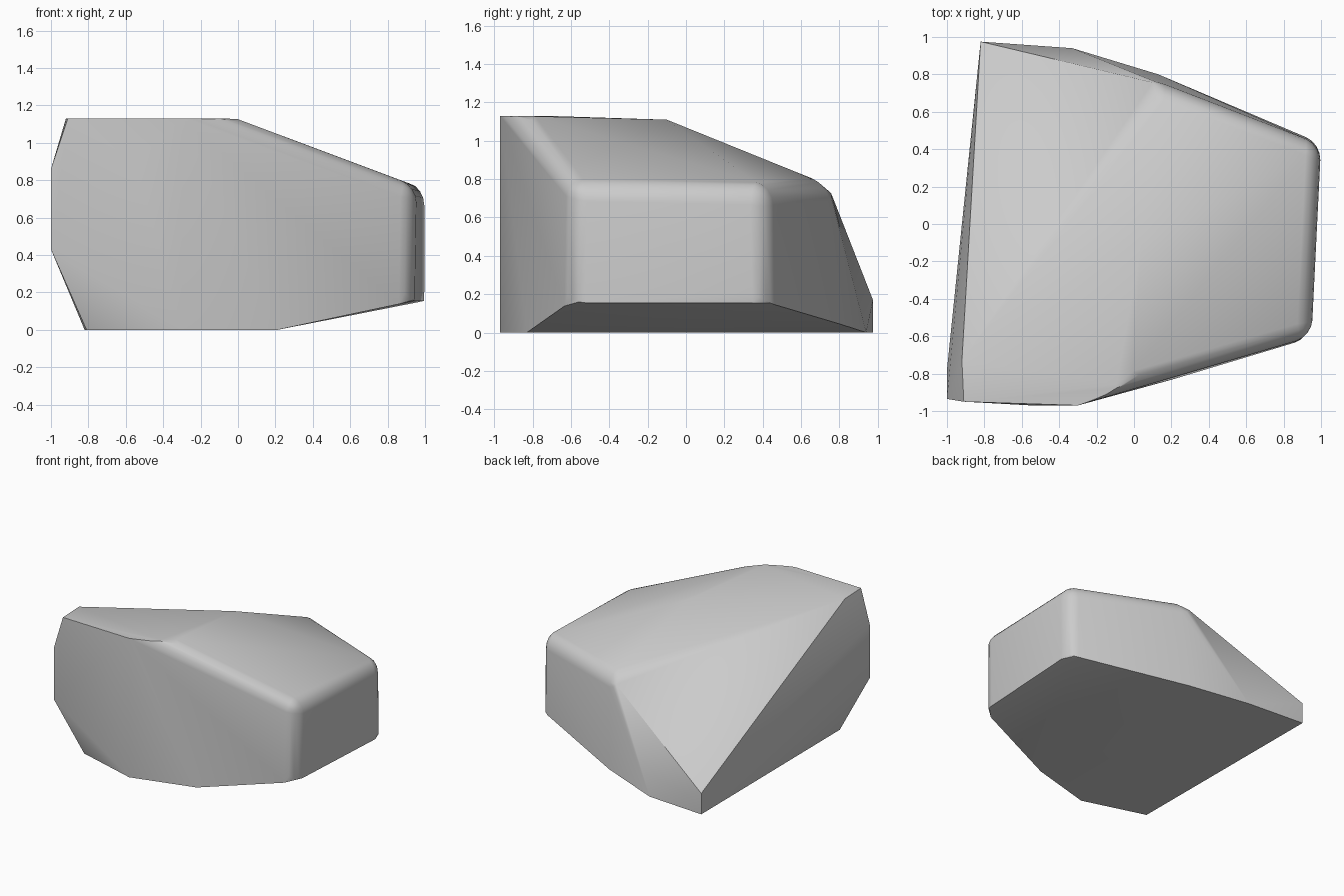
import bpy, bmesh, math

cube = bpy.data.objects.get("Cube")
if cube:
    bpy.data.objects.remove(cube, do_unlink=True)

# Colour
stone = bpy.data.materials.new("stone_grey")
stone.use_nodes = True
stone.diffuse_color = (0.6, 0.6, 0.6, 1)
stone.node_tree.nodes["Principled BSDF"].inputs["Base Color"].default_value = (0.6, 0.6, 0.6, 1)

# Corners of the faceted boulder
base = [(-.81, -.82, 0), (-.3, -.97, 0), (.21, -.83, 0),
        (-.33, .94, 0), (-.82, .975, 0), (.13, .8, .045)]
blunt_end = [(.94, -.61, .155), (1, .43, .155), (.95, -.6, .77), (1, .42, .75)]
top = [(-.91, -.95, 1.13), (-.92, -.73, 1.13), (-.3, -.97, 1.13),
       (-.01, -.87, 1.13), (.04, -.1, 1.11)]
back_slope = [(-.82, .975, .17), (.17, .74, .77)]
side = [(-1, -.935, .43), (-1, -.935, .86), (-1, -.78, .65), (-.55, -.97, .9)]


def wrap(bm):
    """Wrap the vertices in a clean convex skin."""
    hull = bmesh.ops.convex_hull(bm, input=bm.verts[:], use_existing_faces=False)
    loose = {g for g in hull["geom_interior"] + hull["geom_unused"]
             if isinstance(g, bmesh.types.BMVert)}
    bmesh.ops.delete(bm, geom=list(loose), context="VERTS")


bm = bmesh.new()
for p in base + blunt_end + top + back_slope + side:
    bm.verts.new(p)
wrap(bm)

# Round the worn edges around the blunt end
worn = [e for e in bm.edges
        if max(v.co.x for v in e.verts) > .9 and max(v.co.z for v in e.verts) > .3
        and e.calc_face_angle(0) > math.radians(28)]
bmesh.ops.bevel(bm, geom=worn, offset=.085, segments=4, profile=.5,
                affect="EDGES", clamp_overlap=True)

# Rebuild the skin so the rounded corners close cleanly
bmesh.ops.delete(bm, geom=bm.edges[:], context="EDGES_FACES")
wrap(bm)
bmesh.ops.recalc_face_normals(bm, faces=bm.faces[:])

mesh = bpy.data.meshes.new("boulder")
bm.to_mesh(mesh)
bm.free()
mesh.materials.append(stone)
boulder = bpy.data.objects.new("boulder", mesh)
bpy.context.collection.objects.link(boulder)

# Soft shading with crisp outer edges
bpy.context.view_layer.objects.active = boulder
boulder.select_set(True)
bpy.ops.object.shade_smooth_by_angle(angle=math.radians(30))
